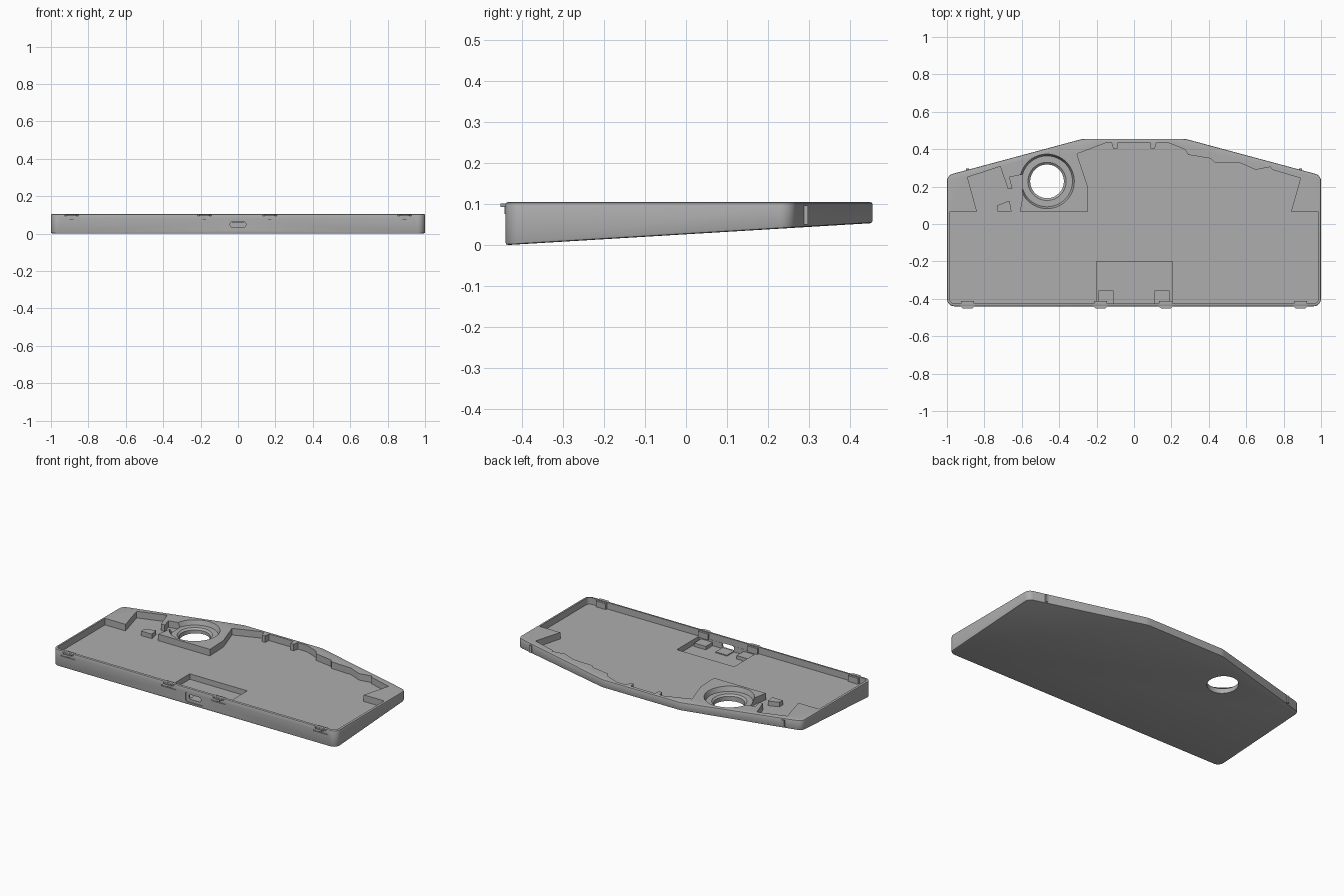
import bpy, bmesh, math
from mathutils import Vector

cube = bpy.data.objects.get("Cube")
if cube:
    bpy.data.objects.remove(cube, do_unlink=True)

TOP, FLOOR = 0.105, 0.063

grey = bpy.data.materials.new("plastic grey")
grey.use_nodes = True
colour = (0.42, 0.42, 0.42, 1)
grey.diffuse_color = colour
grey.node_tree.nodes["Principled BSDF"].inputs["Base Color"].default_value = colour


def underside(y):
    return max(0, (y + 0.44) * 0.06)


def rounded(points):
    """Corner points (x, y, optional radius) to an outline with arcs."""
    out = []
    for i, p in enumerate(points):
        c = Vector(p[:2])
        if len(p) < 3:
            out.append(c)
            continue
        a = (Vector(points[i - 1][:2]) - c).normalized()
        b = (Vector(points[(i + 1) % len(points)][:2]) - c).normalized()
        half = a.angle(b) / 2
        mid = c + (a + b).normalized() * p[2] / math.sin(half)
        start = c + a * p[2] / math.tan(half) - mid
        sweep = start.angle_signed(c + b * p[2] / math.tan(half) - mid)
        for k in range(9):
            t = -sweep * k / 8
            out.append(mid + Vector((start.x * math.cos(t) - start.y * math.sin(t),
                                     start.x * math.sin(t) + start.y * math.cos(t))))
    return out


def finish(bm, name):
    bmesh.ops.recalc_face_normals(bm, faces=bm.faces)
    mesh = bpy.data.meshes.new(name)
    bm.to_mesh(mesh)
    bm.free()
    mesh.materials.append(grey)
    obj = bpy.data.objects.new(name, mesh)
    bpy.context.collection.objects.link(obj)
    return obj


def prism(name, outline, low, high):
    """Vertical prism; low may be a height or a function of y."""
    bm = bmesh.new()
    rings = [[bm.verts.new((x, y, h(y) if callable(h) else h)) for x, y in outline]
             for h in (low, high)]
    bm.faces.new(rings[0])
    bm.faces.new(rings[1])
    n = len(outline)
    for i in range(n):
        j = (i + 1) % n
        bm.faces.new((rings[0][i], rings[0][j], rings[1][j], rings[1][i]))
    return finish(bm, name)


def box(name, x0, x1, y0, y1, z0, z1):
    return prism(name, [(x0, y0), (x1, y0), (x1, y1), (x0, y1)], z0, z1)


def front_plate(name, x0, x1, z0, z1, r, y0, y1):
    """Rounded rectangle in the front plane, extruded along y."""
    outline = rounded([(x0, z0, r), (x1, z0, r), (x1, z1, r), (x0, z1, r)])
    obj = prism(name, outline, y0, y1)
    for v in obj.data.vertices:
        v.co = (v.co.x, v.co.z, v.co.y)
    obj.data.flip_normals()
    return obj


def apply_mod(obj, mod):
    bpy.ops.object.select_all(action="DESELECT")
    bpy.context.view_layer.objects.active = obj
    obj.select_set(True)
    bpy.ops.object.modifier_apply(modifier=mod.name)


def cut(obj, cutter):
    mod = obj.modifiers.new("cut", "BOOLEAN")
    mod.operation, mod.solver, mod.object = "DIFFERENCE", "EXACT", cutter
    apply_mod(obj, mod)
    bpy.data.objects.remove(cutter, do_unlink=True)


# Wedge-shaped shell with soft top and bottom edges
half = [(1, -0.44, 0.04), (1, 0.26, 0.04), (0.275, 0.455, 0.12)]
shape = half + [(-x, y, r) for x, y, r in reversed(half)]
case = prism("case", rounded(shape), underside, TOP)
bevel = case.modifiers.new("edge", "BEVEL")
bevel.width, bevel.segments = 0.006, 2
bevel.limit_method, bevel.angle_limit = "ANGLE", math.radians(60)
apply_mod(case, bevel)

# Main cavity, stepping around the solid rear blocks
cavity = [(-0.985, -0.425, 0.025), (0.985, -0.425, 0.025), (0.985, 0.067),
          (0.84, 0.067), (0.89, 0.245), (0.74, 0.29), (0.73, 0.305), (0.65, 0.29),
          (0.57, 0.325), (0.43, 0.33), (0.41, 0.35), (0.29, 0.37), (0.27, 0.4),
          (0.18, 0.435), (0.12, 0.435), (0.11, 0.4), (0.09, 0.4), (0.085, 0.435),
          (-0.085, 0.435), (-0.09, 0.4), (-0.11, 0.4), (-0.12, 0.435),
          (-0.145, 0.435), (-0.305, 0.375), (-0.25, 0.21), (-0.245, 0.067),
          (-0.61, 0.067), (-0.595, 0.147), (-0.595, 0.265), (-0.665, 0.25),
          (-0.65, 0.19), (-0.675, 0.19), (-0.715, 0.307), (-0.89, 0.25),
          (-0.84, 0.067), (-0.985, 0.067)]
cut(case, prism("cavity_cutter", rounded(cavity), FLOOR, 0.2))

# Pocket for the board behind the port
cut(case, box("pocket_cutter", -0.2, 0.205, -0.424, -0.2, 0.028, 0.2))

# Stepped round well with a through hole
bm = bmesh.new()
rings = []
for r, z in [(0.09, -0.1), (0.09, 0.066), (0.102, 0.076), (0.136, 0.076),
             (0.146, TOP), (0.146, 0.2)]:
    rings.append([bm.verts.new((-0.465 + r * math.cos(a), 0.228 + r * math.sin(a), z))
                  for a in (math.tau * k / 64 for k in range(64))])
for low, high in zip(rings, rings[1:]):
    for i in range(64):
        j = (i + 1) % 64
        bm.faces.new((low[i], low[j], high[j], high[i]))
bm.faces.new(rings[0])
bm.faces.new(rings[-1])
cut(case, finish(bm, "well_cutter"))

# Port: shallow surround and through slot
cut(case, front_plate("surround_cutter", -0.062, 0.062, 0.016, 0.08, 0.014, -0.5, -0.434))
cut(case, front_plate("slot_cutter", -0.042, 0.042, 0.035, 0.064, 0.012, -0.5, -0.41))

# Clip slots in the front wall
clips = (-0.89, -0.18, 0.17, 0.89)
for x in clips:
    cut(case, box("clip_slot_cutter", x - 0.05, x + 0.05, -0.5, -0.434, 0.07, 0.078))

bpy.ops.object.select_all(action="DESELECT")
case.select_set(True)
bpy.context.view_layer.objects.active = case
bpy.ops.object.shade_smooth_by_angle(angle=math.radians(30))

# Clips: outer lip, stem and inner block
for i, x in enumerate(clips, 1):
    lip = [(x - 0.04, -0.438), (x - 0.025, -0.452), (x + 0.025, -0.452), (x + 0.04, -0.438)]
    prism(f"clip_lip_{i}", lip, 0.093, 0.102)
    box(f"clip_stem_{i}", x - 0.01, x + 0.01, -0.443, -0.43, 0.076, 0.095)
    box(f"clip_block_{i}", x - 0.035, x + 0.035, -0.428, -0.412, FLOOR - 0.002, 0.1)

# Board supports in the pocket
for name, x, top in (("right", -0.15, 0.05), ("middle", 0, 0.034), ("left", 0.15, 0.05)):
    box(f"board_support_{name}", x - 0.041, x + 0.041, -0.426, -0.355, 0.026, top)

# Small post beside the well
prism("cavity_post", [(-0.73, 0.067), (-0.655, 0.067), (-0.665, 0.125), (-0.73, 0.1)],
      FLOOR - 0.002, 0.092)

# Rear snap ribs on the slanted edges
for side, name in ((1, "left"), (-1, "right")):
    box(f"snap_rib_{name}", side * 0.89 - 0.008, side * 0.89 + 0.008, 0.275, 0.297,
        0.05, 0.096)
